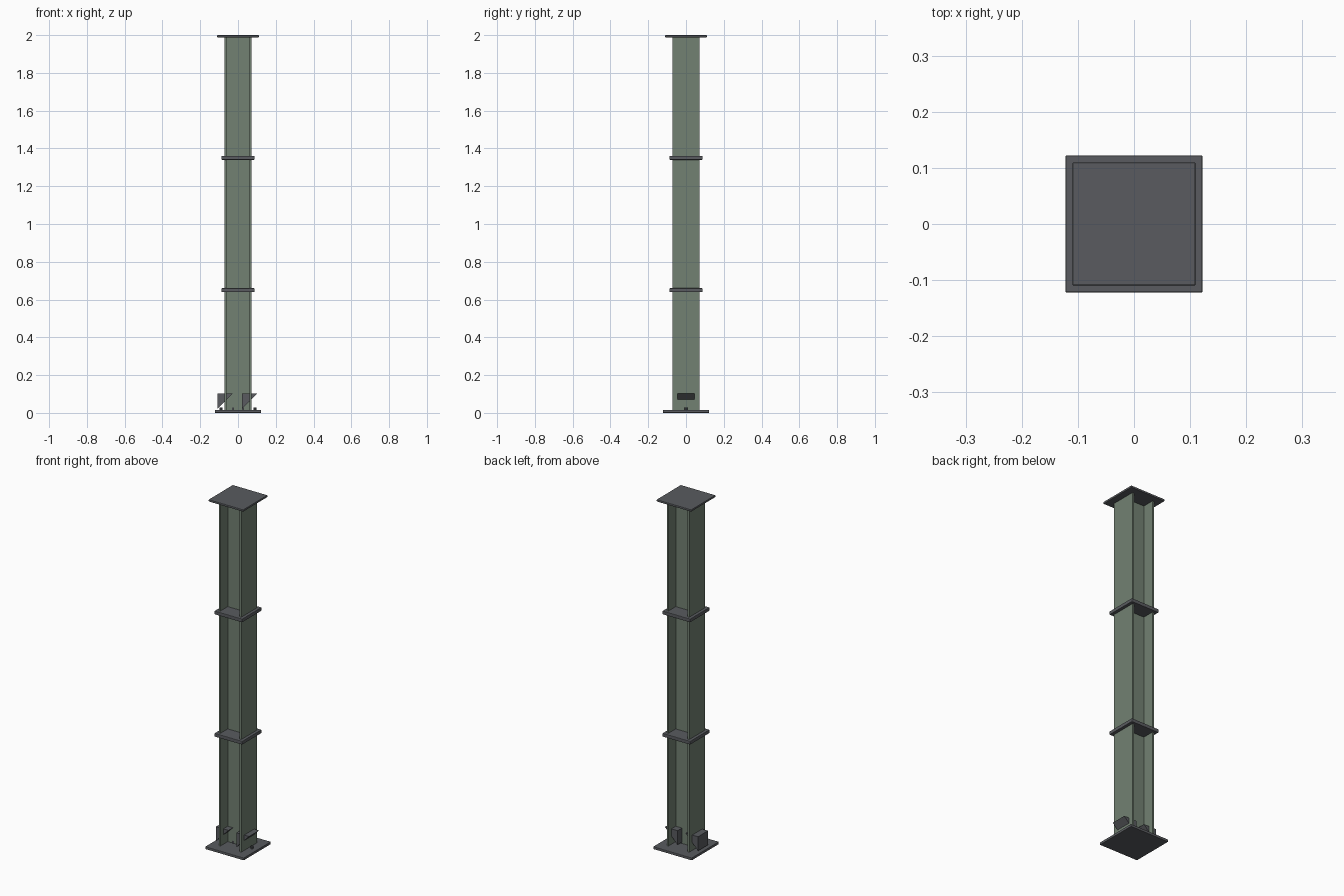
import bpy, bmesh
from mathutils import Matrix

if "Cube" in bpy.data.objects:
    bpy.data.objects.remove(bpy.data.objects["Cube"])


def material(name, rgb):
    m = bpy.data.materials.new(name)
    m.diffuse_color = (*rgb, 1)
    m.use_nodes = True
    m.node_tree.nodes["Principled BSDF"].inputs["Base Color"].default_value = m.diffuse_color
    return m


GREEN = material("green_paint", (0.17, 0.22, 0.17))
STEEL = material("dark_steel", (0.10, 0.105, 0.115))


def finish(name, bm, mat, bevel=0):
    bmesh.ops.recalc_face_normals(bm, faces=bm.faces[:])
    me = bpy.data.meshes.new(name)
    bm.to_mesh(me)
    bm.free()
    ob = bpy.data.objects.new(name, me)
    bpy.context.collection.objects.link(ob)
    me.materials.append(mat)
    if bevel:
        b = ob.modifiers.new("bevel", 'BEVEL')
        b.width = bevel
        b.segments = 2
    return ob


def prism(name, points, place, depth, mat, bevel=0):
    """Extrude a closed outline; place maps each 2D point to 3D, depth is the sweep."""
    bm = bmesh.new()
    face = bm.faces.new([bm.verts.new(place(a, b)) for a, b in points])
    new = bmesh.ops.extrude_face_region(bm, geom=[face])["geom"]
    bmesh.ops.translate(bm, vec=depth,
                        verts=[v for v in new if isinstance(v, bmesh.types.BMVert)])
    return finish(name, bm, mat, bevel)


def plate(name, half, z0, z1, bevel):
    square = [(-half, -half), (half, -half), (half, half), (-half, half)]
    return prism(name, square, lambda x, y: (x, y, z0), (0, 0, z1 - z0), STEEL, bevel)


# H-section column: flanges face +x and -x, web along x
X, Y, T, W = 0.071, 0.0715, 0.010, 0.005
quarter = [(X, Y), (X - T, Y), (X - T, W)]
upper = quarter + [(-x, y) for x, y in reversed(quarter)]
outline = upper + [(x, -y) for x, y in reversed(upper)]
prism("column_beam", outline, lambda x, y: (x, y, 0.012), (0, 0, 1.978), GREEN)

# End plates and stiffener plates
plate("base_plate", 0.1225, 0, 0.015, 0.003)
plate("cap_plate", 0.11, 1.988, 2.0, 0.003)
for i, z in enumerate((0.65, 1.35)):
    plate(f"stiffener_plate_{i + 1}", 0.088, z - 0.01, z + 0.01, 0.003)

# Wedge gussets, both pointing the same way
for i, x0 in enumerate((-0.108, 0.022)):
    tri = [(x0, 0.022), (x0 + 0.08, 0.103), (x0, 0.103)]
    prism(f"gusset_{i + 1}", tri, lambda x, z: (x, -0.045, z), (0, 0.09, 0), STEEL)

# Anchor bolts in a row on the base plate
for i, x in enumerate((-0.09, -0.027, 0.027, 0.09)):
    bm = bmesh.new()
    bmesh.ops.create_cone(bm, cap_ends=True, segments=8, radius1=0.008, radius2=0.008,
                          depth=0.015, matrix=Matrix.Translation((x, 0, 0.0205)))
    finish(f"anchor_bolt_{i + 1}", bm, STEEL)
